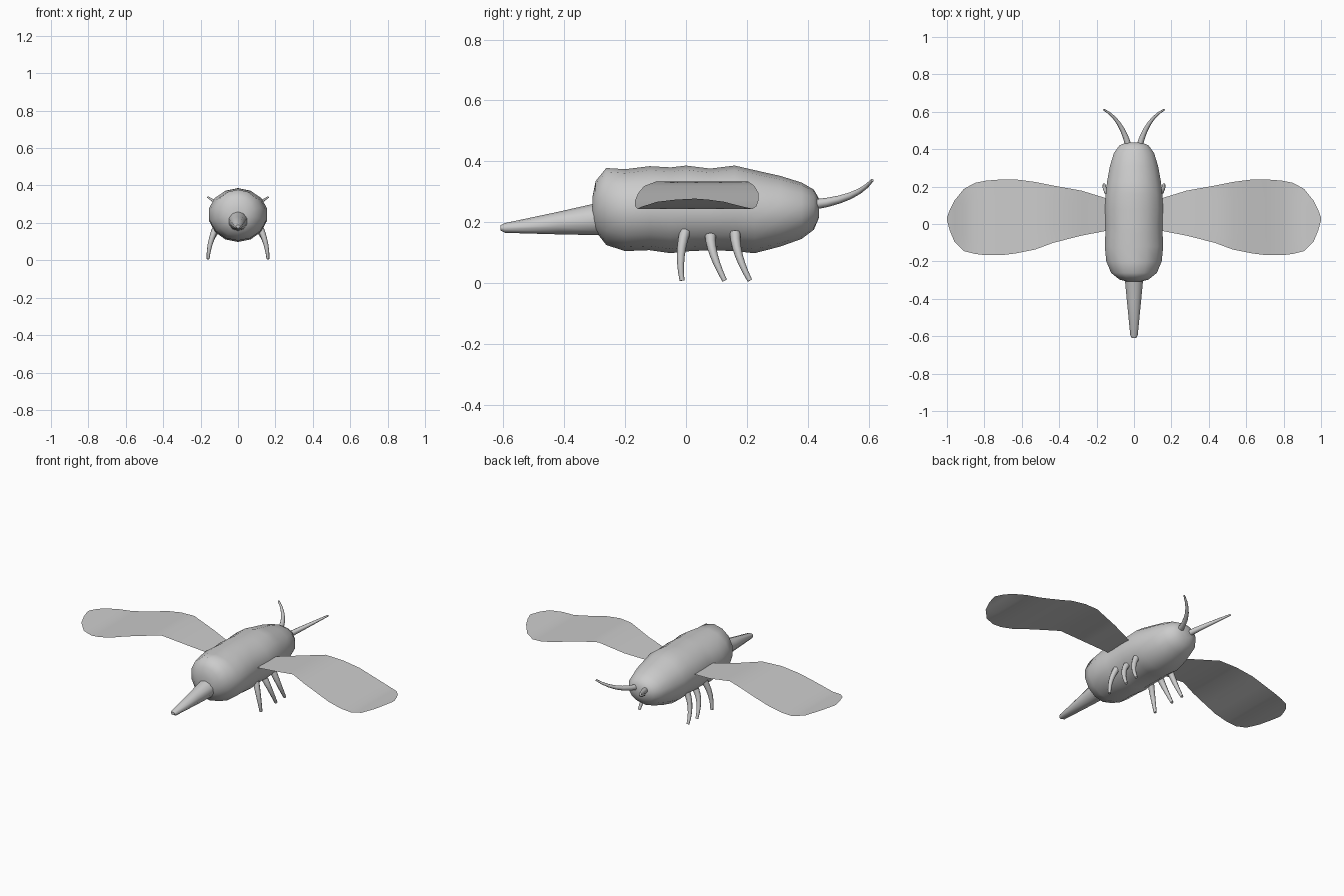
import bpy, bmesh, math
from mathutils import Vector

if "Cube" in bpy.data.objects:
    bpy.data.objects.remove(bpy.data.objects["Cube"])

grey = bpy.data.materials.new("grey")
grey.diffuse_color = (0.6, 0.6, 0.6, 1)
grey.use_nodes = True
grey.node_tree.nodes["Principled BSDF"].inputs["Base Color"].default_value = grey.diffuse_color


def finish(name, bm, smooth=60):
    me = bpy.data.meshes.new(name)
    bm.to_mesh(me)
    bm.free()
    ob = bpy.data.objects.new(name, me)
    bpy.context.collection.objects.link(ob)
    me.materials.append(grey)
    bpy.ops.object.select_all(action='DESELECT')
    ob.select_set(True)
    bpy.context.view_layer.objects.active = ob
    bpy.ops.object.shade_smooth_by_angle(angle=math.radians(smooth))
    return ob


def skin(name, rings, smooth=60):
    """Bridge equal-sized rings of points and cap both ends."""
    bm = bmesh.new()
    vs = [[bm.verts.new(p) for p in r] for r in rings]
    n = len(vs[0])
    for a, b in zip(vs, vs[1:]):
        for i in range(n):
            j = (i + 1) % n
            bm.faces.new((a[i], a[j], b[j], b[i]))
    bm.faces.new(vs[0])
    bm.faces.new(vs[-1])
    bmesh.ops.recalc_face_normals(bm, faces=bm.faces)
    return finish(name, bm, smooth)


def lathe(name, sections, n):
    """Sections along y: (y, bottom z, top z, half width)."""
    rings = []
    for y, lo, hi, w in sections:
        c, r = (lo + hi) / 2, (hi - lo) / 2
        rings.append([(w * math.cos(t), y, c + r * math.sin(t))
                      for t in (2 * math.pi * (i + 0.5) / n + math.pi / 2 - math.pi / n for i in range(n))])
    return skin(name, rings)


def tube(name, a, b, c, r0, r1, n=8, steps=6):
    """Tapered tube through three points."""
    a, b, c = Vector(a), Vector(b), Vector(c)
    ctrl = 2 * b - (a + c) / 2
    rings = []
    for s in range(steps + 1):
        t = s / steps
        p = a * (1 - t) ** 2 + ctrl * 2 * t * (1 - t) + c * t * t
        d = ((ctrl - a) * (1 - t) + (c - ctrl) * t).normalized()
        u = d.cross(Vector((1, 0, 0))).normalized()
        v = d.cross(u)
        r = r0 + (r1 - r0) * t
        rings.append([p + r * (u * math.cos(k * math.tau / n) + v * math.sin(k * math.tau / n))
                      for k in range(n)])
    return skin(name, rings)


# lumpy body
lathe("body", [
    (-.308, .205, .28, .035), (-.297, .17, .335, .08), (-.262, .125, .378, .125),
    (-.20, .105, .374, .152), (-.12, .108, .384, .16), (-.05, .098, .38, .157),
    (0, .104, .386, .155), (.08, .108, .376, .16), (.16, .105, .386, .155),
    (.225, .098, .371, .148), (.31, .12, .352, .132), (.38, .145, .33, .11),
    (.42, .175, .307, .08), (.437, .215, .277, .04)], 14)

# long front spike
lathe("spike", [(-.27, .157, .268, .054), (-.42, .16, .234, .039),
                (-.595, .165, .197, .021), (-.61, .173, .19, .012)], 10)

# wing stations: x, rear y, front y, z
STATIONS = [(.14, .135, -.035, .272), (.28, .178, -.062, .298), (.43, .205, -.10, .333),
            (.53, .225, -.137, .319), (.63, .238, -.157, .296), (.71, .238, -.167, .272),
            (.79, .232, -.167, .253), (.85, .22, -.16, .244), (.91, .187, -.145, .251),
            (.96, .125, -.095, .267), (.985, .075, -.035, .274), (1.0, .035, .02, .277)]

for s, side in ((1, "right"), (-1, "left")):
    # thin wavy wing
    bm = bmesh.new()
    cols = [[bm.verts.new((s * x, y0 + (y1 - y0) * k / 4, z)) for k in range(5)]
            for x, y0, y1, z in STATIONS]
    for a, b in zip(cols, cols[1:]):
        for k in range(4):
            f = (a[k], a[k + 1], b[k + 1], b[k])
            bm.faces.new(f if s > 0 else f[::-1])
    finish("wing_" + side, bm)

    # three curved legs
    for i, (y0, z0, y1, y2) in enumerate([(-.003, .17, -.017, -.013), (.08, .155, .092, .127),
                                          (.161, .165, .174, .21)]):
        tube(f"leg_{side}_{i + 1}", (s * .12, y0, z0), (s * .148, y1, .09),
             (s * .16, y2, .008), .018, .008)

    # curved antenna
    tube("antenna_" + side, (s * .03, .42, .258), (s * .083, .54, .287),
         (s * .162, .612, .338), .017, .005)
